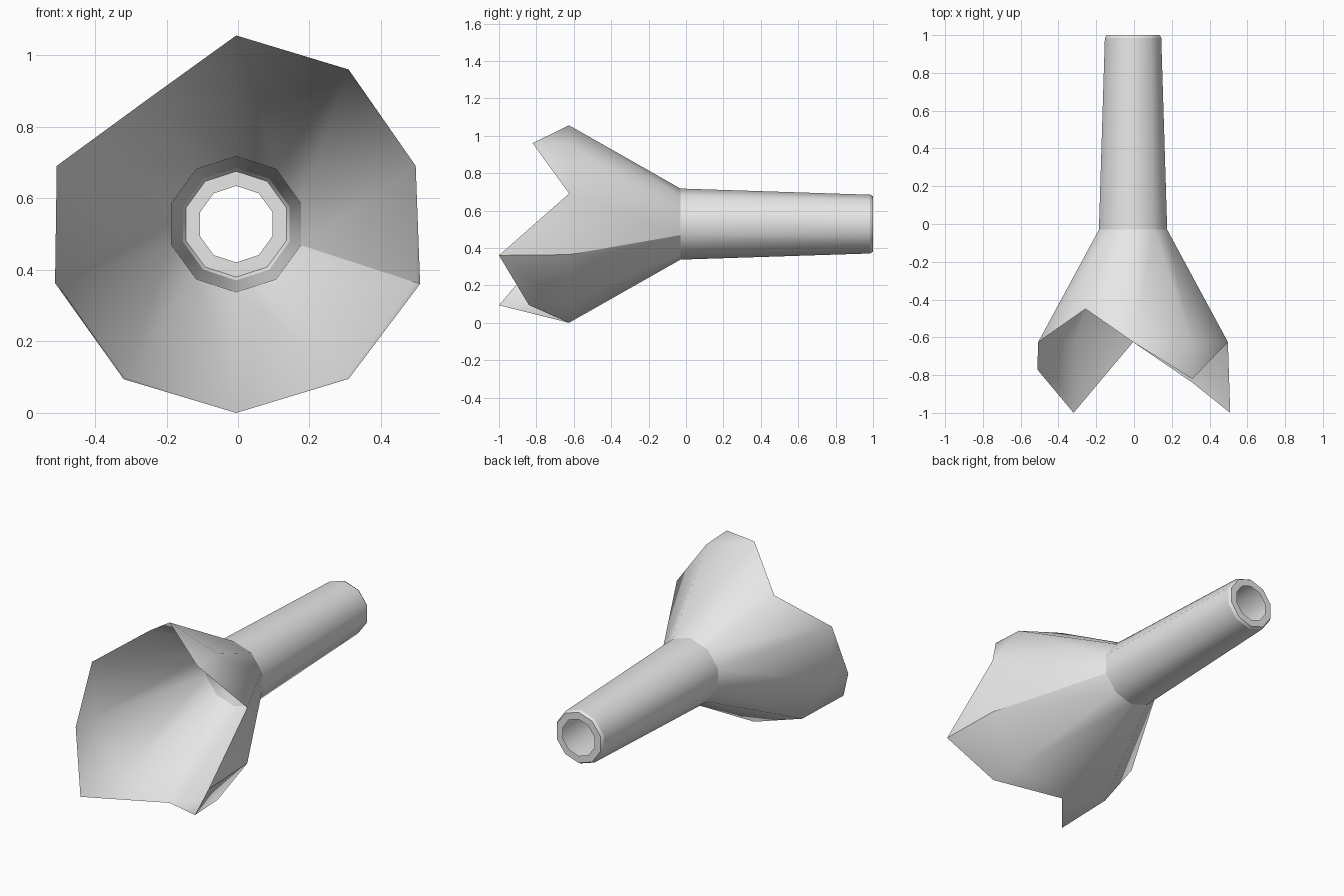
import bpy
import bmesh
from math import sin, cos, tau

cube = bpy.data.objects.get("Cube")
if cube:
    bpy.data.objects.remove(cube, do_unlink=True)

SIDES = 10
CX, CZ = -0.005, 0.528          # axis of the whole horn
JOINT_Y, JOINT_R = -0.03, 0.19  # where the bell meets the tube
RIM_Y, RIM_R = -0.625, 0.528

grey = bpy.data.materials.new("light grey")
grey.use_nodes = True
colour = (0.8, 0.8, 0.8, 1)
grey.diffuse_color = colour
grey.node_tree.nodes["Principled BSDF"].inputs["Base Color"].default_value = colour


def point(bm, k, y, r):
    """Vertex at corner k, counted from the top towards +x."""
    a = tau * k / SIDES
    return bm.verts.new((CX + r * sin(a), y, CZ + r * cos(a)))


def ring(bm, y, r):
    return [point(bm, k, y, r) for k in range(SIDES)]


def bridge(bm, front, back):
    for k in range(SIDES):
        n = (k + 1) % SIDES
        bm.faces.new((front[k], front[n], back[n], back[k]))


def finish(bm, name, sharp_edges=()):
    for f in bm.faces:
        f.smooth = True
    for e in sharp_edges:
        e.smooth = False
    mesh = bpy.data.meshes.new(name)
    bm.to_mesh(mesh)
    bm.free()
    mesh.materials.append(grey)
    obj = bpy.data.objects.new(name, mesh)
    bpy.context.collection.objects.link(obj)


# Tapered tube with a small chamfer and a flat rim around the open end
bm = bmesh.new()
rings = [ring(bm, y, r) for y, r in
         ((JOINT_Y, JOINT_R), (0.985, 0.157), (1.0, 0.148), (1.0, 0.107))]
for front, back in zip(rings, rings[1:]):
    bridge(bm, front, back)
ends = set(rings[1]), set(rings[2])
finish(bm, "tube", [e for e in bm.edges if any(set(e.verts) <= s for s in ends)])

# Flared bell, one rim corner cut back along the cone to form a notch
bm = bmesh.new()
neck = ring(bm, JOINT_Y, JOINT_R)
rim = ring(bm, RIM_Y, RIM_R)
notch = 0.705
rim[9].co = neck[9].co.lerp(rim[9].co, notch)
bridge(bm, rim, neck)

# Ragged petals reaching forward from the rim: corner -> (y, radius)
tips = {k: point(bm, k, y, r) for k, (y, r) in {
    1: (-0.82, 0.535), 3: (-1.0, 0.541), 4: (-0.84, 0.535),
    6: (-1.0, 0.536), 7: (-0.77, 0.533)}.items()}
for k in range(SIDES):
    n = (k + 1) % SIDES
    front = [tips[j] for j in (k, n) if j in tips]
    if front:
        bm.faces.new(front + [rim[n], rim[k]])

# Hard crease running along one seam of the bell
seam = {neck[3], rim[3], tips[3]}
finish(bm, "bell", [e for e in bm.edges if set(e.verts) <= seam])
